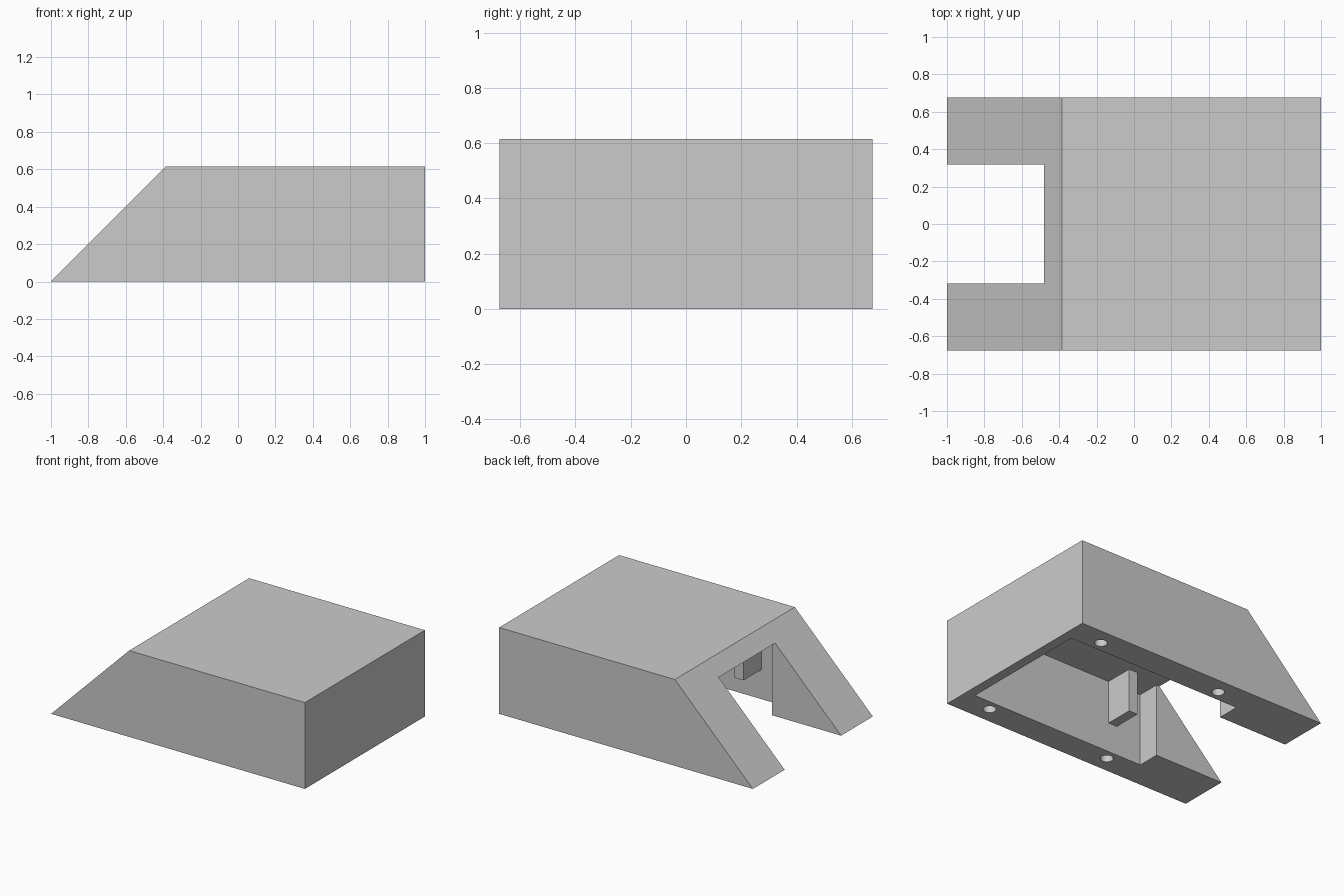
import bpy
import bmesh
from mathutils import Vector

LENGTH, HALF_W, HEIGHT = 1.0, 0.675, 0.615
ROOF = 0.52                      # underside of the roof
CAV_BACK, CAV_FRONT, CAV_W = -0.455, 0.93, 0.48
SLOT_W = 0.318

cube = bpy.data.objects.get("Cube")
if cube:
    bpy.data.objects.remove(cube, do_unlink=True)

grey = bpy.data.materials.new("light_grey")
colour = (0.6, 0.6, 0.6, 1)
grey.diffuse_color = colour
grey.use_nodes = True
grey.node_tree.nodes["Principled BSDF"].inputs["Base Color"].default_value = colour


def prism(name, points, direction):
    """Extrude a closed outline along a direction."""
    bm = bmesh.new()
    face = bm.faces.new([bm.verts.new(p) for p in points])
    top = bmesh.ops.extrude_face_region(bm, geom=[face])["geom"]
    moved = [v for v in top if isinstance(v, bmesh.types.BMVert)]
    bmesh.ops.translate(bm, verts=moved, vec=Vector(direction))
    bmesh.ops.recalc_face_normals(bm, faces=bm.faces)
    mesh = bpy.data.meshes.new(name)
    bm.to_mesh(mesh)
    bm.free()
    mesh.materials.append(grey)
    obj = bpy.data.objects.new(name, mesh)
    bpy.context.collection.objects.link(obj)
    return obj


def cut(target, cutter):
    """Subtract a cutter and discard it."""
    cutter.hide_render = True
    mod = target.modifiers.new("cut", "BOOLEAN")
    mod.operation = "DIFFERENCE"
    mod.solver = "EXACT"
    mod.object = cutter
    bpy.context.view_layer.objects.active = target
    bpy.ops.object.modifier_apply(modifier=mod.name)
    bpy.data.objects.remove(cutter, do_unlink=True)


# Wedge-ended housing
side = [(-LENGTH, 0), (LENGTH, 0), (LENGTH, HEIGHT), (HEIGHT - LENGTH, HEIGHT)]
housing = prism("housing", [(x, -HALF_W, z) for x, z in side], (0, 2 * HALF_W, 0))

# Hollow underside with a slot through the sloped end
half = [(CAV_FRONT, CAV_W), (CAV_BACK, CAV_W), (CAV_BACK, SLOT_W), (-1.2, SLOT_W)]
plan = half + [(x, -y) for x, y in reversed(half)]
cut(housing, prism("cavity_cutter", [(x, y, -0.1) for x, y in plan], (0, 0, ROOF + 0.1)))

# Screw holes in the bottom rim
for x in (-0.238, 0.745):
    for y in (-0.556, 0.556):
        bpy.ops.mesh.primitive_cylinder_add(vertices=32, radius=0.042, depth=0.5,
                                            location=(x, y, 0))
        hole = bpy.context.object
        hole.data.materials.append(grey)
        cut(housing, hole)

bpy.ops.object.select_all(action="DESELECT")
housing.select_set(True)
bpy.context.view_layer.objects.active = housing
bpy.ops.object.shade_smooth_by_angle(angle=0.5)

# Hanging posts against both cavity walls
for name, s in (("right_post", -1), ("left_post", 1)):
    foot = [(-0.26, 0.275), (-0.19, 0.275), (-0.19, CAV_W), (-0.26, CAV_W)]
    prism(name, [(x, s * y, 0.212) for x, y in foot], (0, 0, ROOF - 0.212))
